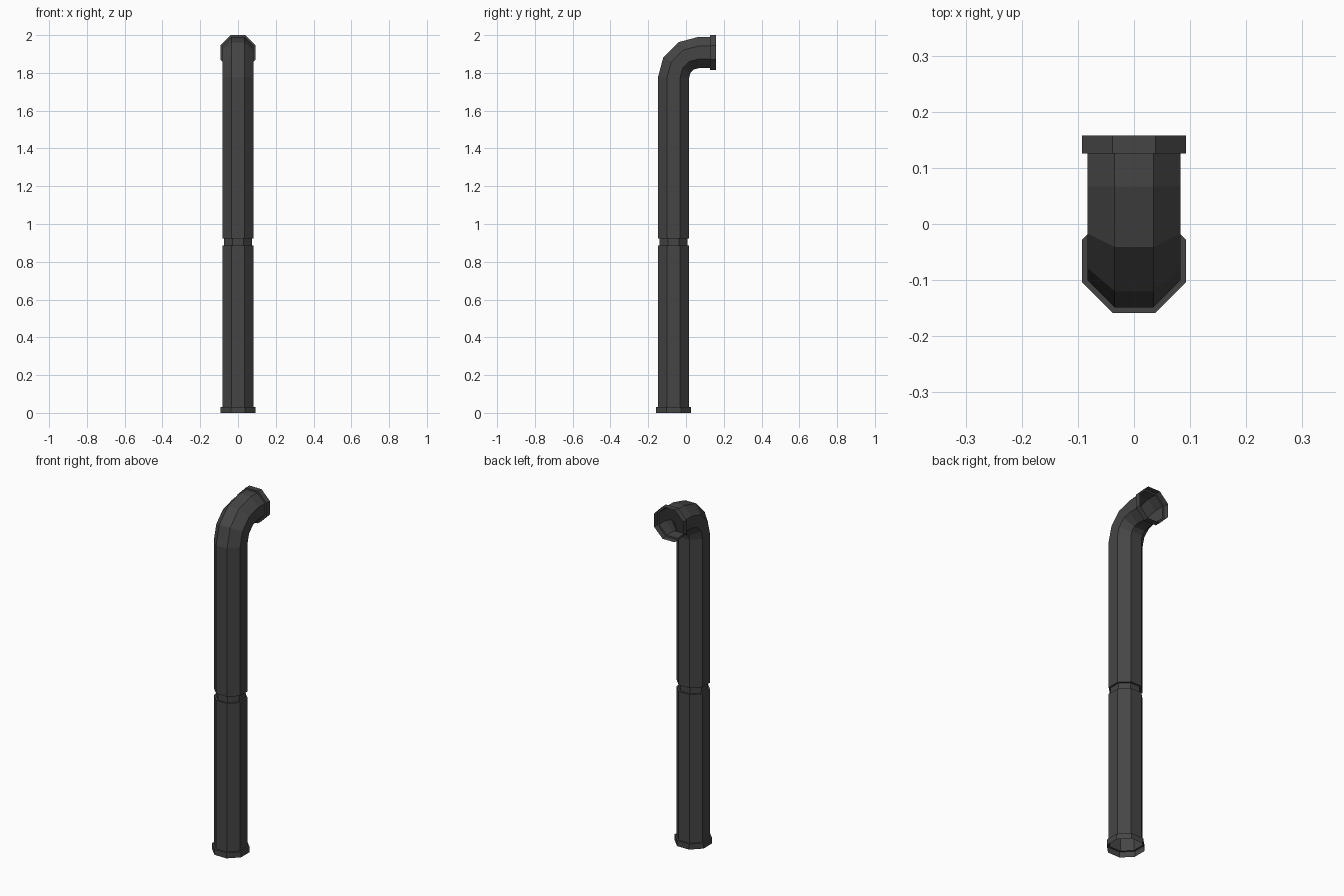
import bpy, bmesh, math

if "Cube" in bpy.data.objects:
    bpy.data.objects.remove(bpy.data.objects["Cube"])

SIDES = 8
PIPE, RIM, NECK = 0.083, 0.0925, 0.073   # flat-to-centre radii
Y0 = -0.066                              # axis of the upright
BEND = 0.133                             # bend radius
Z_BEND, Y_BEND = 1.775, Y0 + BEND        # bend centre
Z_TOP = Z_BEND + BEND                    # axis of the outlet
Y_END, LIP = 0.158, 0.032

metal = bpy.data.materials.new("dark_grey_metal")
metal.diffuse_color = (0.06, 0.06, 0.06, 1)
metal.use_nodes = True
metal.node_tree.nodes["Principled BSDF"].inputs["Base Color"].default_value = metal.diffuse_color


def tube(name, stations):
    """Open octagonal shell through stations (y, z, tilt, flat radius)."""
    bm = bmesh.new()
    rings = []
    for y, z, tilt, flat in stations:
        r = flat / math.cos(math.pi / SIDES)
        ring = []
        for i in range(SIDES):
            a = (i + 0.5) * 2 * math.pi / SIDES
            u, v = r * math.cos(a), r * math.sin(a)
            ring.append(bm.verts.new((u, y + v * math.cos(tilt), z - v * math.sin(tilt))))
        rings.append(ring)
    for lo, hi in zip(rings, rings[1:]):
        for i in range(SIDES):
            j = (i + 1) % SIDES
            bm.faces.new((lo[i], lo[j], hi[j], hi[i]))
    me = bpy.data.meshes.new(name)
    bm.to_mesh(me)
    bm.free()
    me.materials.append(metal)
    ob = bpy.data.objects.new(name, me)
    bpy.context.collection.objects.link(ob)
    return ob


def up(z, flat):
    return (Y0, z, 0, flat)


def out(y, flat):
    return (y, Z_TOP, math.pi / 2, flat)


# bottom collar, open underneath, stepping in to the pipe
tube("bottom_collar", [up(0, RIM), up(LIP, RIM), up(LIP, PIPE)])
# lower pipe and the recessed joint
tube("lower_pipe", [up(LIP, PIPE), up(0.885, PIPE)])
tube("joint_groove", [up(0.885, PIPE), up(0.885, NECK), up(0.923, NECK), up(0.923, PIPE)])
# upper pipe with three-segment elbow and short outlet
elbow = []
for k in range(4):
    t = math.radians(30 * k)
    elbow.append((Y_BEND - BEND * math.cos(t), Z_BEND + BEND * math.sin(t), t, PIPE))
tube("upper_pipe", [up(0.923, PIPE)] + elbow + [out(Y_END - LIP, PIPE)])
# outlet collar, open at the back
tube("outlet_collar", [out(Y_END - LIP, PIPE), out(Y_END - LIP, RIM), out(Y_END, RIM)])
